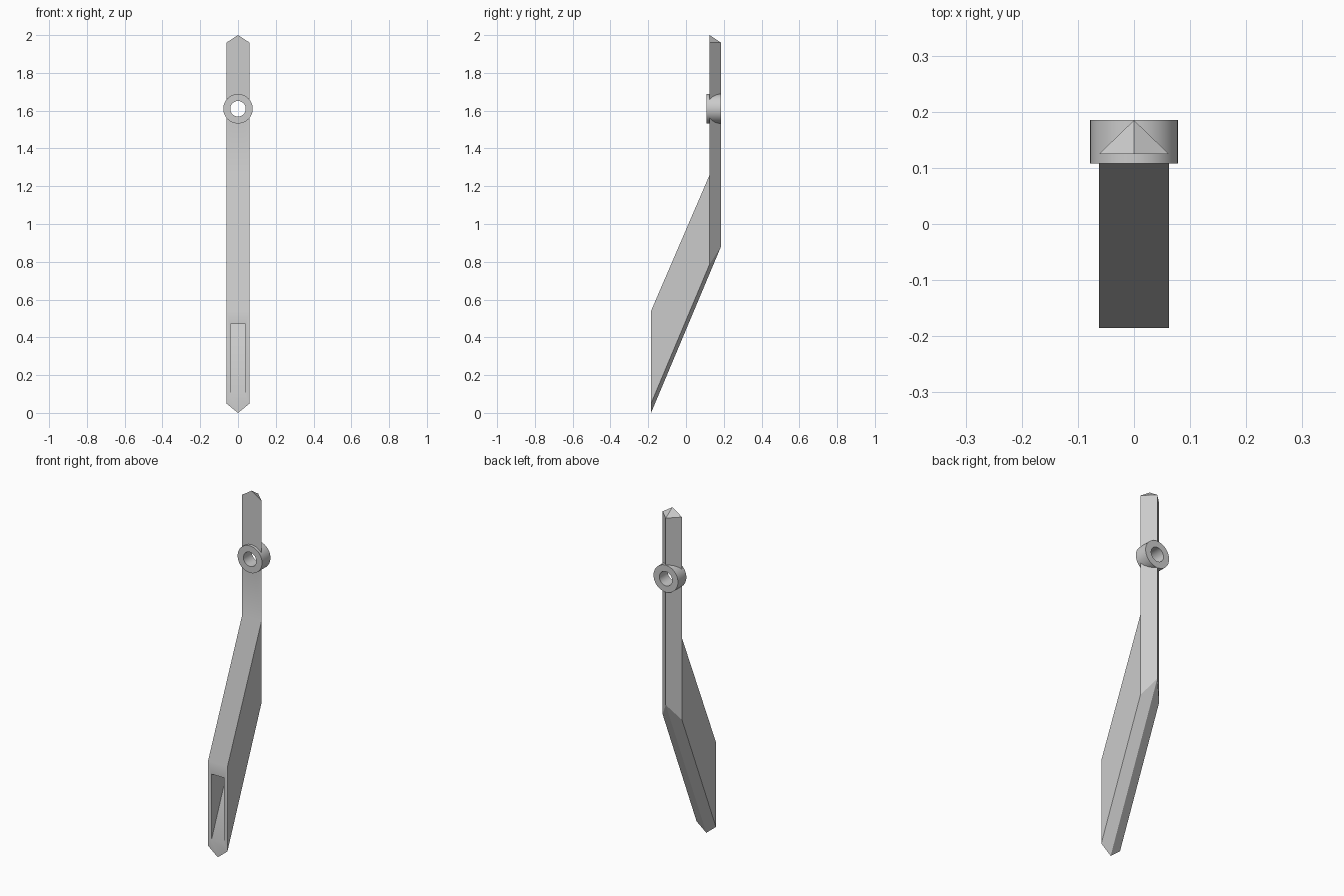
import bpy
import bmesh
import math
from mathutils import Matrix

cube = bpy.data.objects.get("Cube")
if cube:
    bpy.data.objects.remove(cube, do_unlink=True)

grey = bpy.data.materials.new("plain_grey")
grey.use_nodes = True
COLOUR = (0.6, 0.6, 0.6, 1)
grey.diffuse_color = COLOUR
grey.node_tree.nodes["Principled BSDF"].inputs["Base Color"].default_value = COLOUR

HALF = 0.062                  # half width of the bar
FRONT, BACK = 0.125, 0.185    # bar front plane and rear ridge
SLOPE = 0.88 / 0.37           # rake of the lower blade
HUB_Z = 1.61


def finish(bm, name):
    bmesh.ops.recalc_face_normals(bm, faces=bm.faces)
    mesh = bpy.data.meshes.new(name)
    bm.to_mesh(mesh)
    bm.free()
    obj = bpy.data.objects.new(name, mesh)
    bpy.context.collection.objects.link(obj)
    mesh.materials.append(grey)
    return obj


def activate(obj):
    bpy.ops.object.select_all(action='DESELECT')
    obj.select_set(True)
    bpy.context.view_layer.objects.active = obj


def smooth(obj):
    activate(obj)
    bpy.ops.object.shade_smooth_by_angle(angle=math.radians(30))


def cut(obj, cutter):
    cutter.hide_render = True
    mod = obj.modifiers.new("cut", 'BOOLEAN')
    mod.operation = 'DIFFERENCE'
    mod.solver = 'EXACT'
    mod.object = cutter
    activate(obj)
    bpy.ops.object.modifier_apply(modifier=mod.name)
    bpy.data.objects.remove(cutter, do_unlink=True)


# Body: ridged upright bar flowing into a raked blade with a keel
bm = bmesh.new()
side_profile = {
    "top": (FRONT, 1.96), "bend": (FRONT, 1.26), "toe": (-BACK, 0.54),
    "heel": (-BACK, 0.05), "elbow": (FRONT, 0.05 + (FRONT + BACK) * SLOPE),
}
centre_profile = {
    "peak": (FRONT, 2.0), "ridge_top": (BACK, 1.96),
    "ridge_bend": (BACK, 0.88), "tip": (-BACK, 0.0),
}
mid = {k: bm.verts.new((0, y, z)) for k, (y, z) in centre_profile.items()}
sides = [{k: bm.verts.new((s * HALF, y, z)) for k, (y, z) in side_profile.items()}
         for s in (-1, 1)]
a, b = sides
bm.faces.new((a["top"], a["bend"], b["bend"], b["top"], mid["peak"]))
bm.faces.new((a["bend"], a["toe"], b["toe"], b["bend"]))
bm.faces.new((a["toe"], a["heel"], mid["tip"], b["heel"], b["toe"]))
for s in sides:
    bm.faces.new((s["bend"], s["toe"], s["heel"], s["elbow"]))
    bm.faces.new((s["top"], s["bend"], s["elbow"], mid["ridge_bend"], mid["ridge_top"]))
    bm.faces.new((s["elbow"], s["heel"], mid["tip"], mid["ridge_bend"]))
    bm.faces.new((mid["peak"], s["top"], mid["ridge_top"]))
body = finish(bm, "bar_and_blade")

# Wedge slot in the front end, its floor parallel to the keel
bm = bmesh.new()
floor, ceiling, overlap = 0.09, 0.47, 0.02
wedge = [(-BACK - overlap, floor - overlap * SLOPE), (-BACK - overlap, ceiling),
         (-BACK + (ceiling - floor) / SLOPE, ceiling)]
face = bm.faces.new([bm.verts.new((-0.04, y, z)) for y, z in wedge])
new = bmesh.ops.extrude_face_region(bm, geom=[face])["geom"]
bmesh.ops.translate(bm, vec=(0.08, 0, 0),
                    verts=[v for v in new if isinstance(v, bmesh.types.BMVert)])
cut(body, finish(bm, "slot_cutter"))

# Clearance through the bar for the eyelet
bm = bmesh.new()
bmesh.ops.create_cone(bm, cap_ends=True, segments=48, radius1=0.055, radius2=0.055, depth=0.4,
                      matrix=Matrix.Translation((0, 0.155, HUB_Z)) @ Matrix.Rotation(math.pi / 2, 4, 'X'))
cut(body, finish(bm, "hole_cutter"))
smooth(body)

# Eyelet: rectangular section spun round the y axis
bm = bmesh.new()
section = [(0.041, 0.108), (0.078, 0.108), (0.078, BACK), (0.041, BACK)]
verts = [bm.verts.new((r, y, HUB_Z)) for r, y in section]
edges = [bm.edges.new((verts[i], verts[(i + 1) % 4])) for i in range(4)]
bmesh.ops.spin(bm, geom=verts + edges, cent=(0, 0, HUB_Z), axis=(0, 1, 0),
               angle=2 * math.pi, steps=64, use_merge=True)
bmesh.ops.remove_doubles(bm, verts=bm.verts, dist=0.0001)
smooth(finish(bm, "eyelet"))
